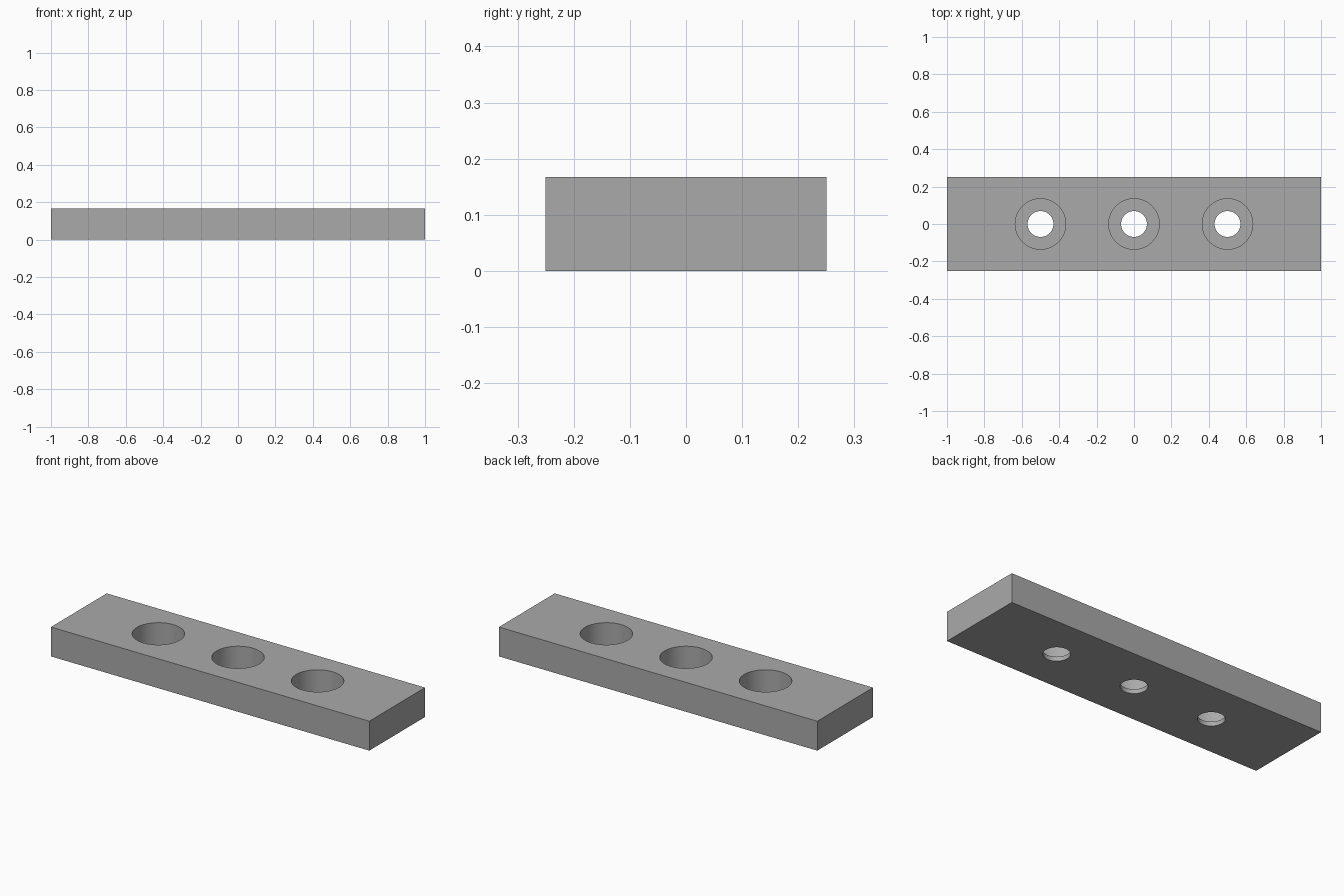
import bpy

cube = bpy.data.objects.get("Cube")
if cube:
    bpy.data.objects.remove(cube, do_unlink=True)

LENGTH, WIDTH, HEIGHT = 2.0, 0.5, 0.167
BORE_RADIUS, HOLE_RADIUS, LEDGE_Z = 0.135, 0.069, 0.025
HOLE_XS = (-0.5, 0.0, 0.5)

# Single grey material
grey = bpy.data.materials.new("plain_grey")
grey.use_nodes = True
colour = (0.4, 0.4, 0.4, 1.0)
grey.diffuse_color = colour
grey.node_tree.nodes["Principled BSDF"].inputs["Base Color"].default_value = colour

# Flat bar
bpy.ops.mesh.primitive_cube_add(size=1, location=(0, 0, HEIGHT / 2))
bar = bpy.context.object
bar.name = "bar"
bar.scale = (LENGTH, WIDTH, HEIGHT)
bpy.ops.object.transform_apply(location=True, rotation=False, scale=True)
bar.data.materials.append(grey)


def cut_cylinder(name, x, radius, bottom, top):
    """Subtract an upright cylinder from the bar."""
    bpy.ops.mesh.primitive_cylinder_add(
        vertices=64, radius=radius, depth=top - bottom,
        location=(x, 0, (top + bottom) / 2))
    cutter = bpy.context.object
    cutter.name = name
    cutter.hide_render = True
    cutter.data.materials.append(grey)
    cut = bar.modifiers.new(name, "BOOLEAN")
    cut.operation = "DIFFERENCE"
    cut.solver = "EXACT"
    cut.object = cutter
    bpy.context.view_layer.objects.active = bar
    bpy.ops.object.modifier_apply(modifier=cut.name)
    bpy.data.objects.remove(cutter, do_unlink=True)


# Three counterbored screw holes
for x in HOLE_XS:
    cut_cylinder("counterbore_cutter", x, BORE_RADIUS, LEDGE_Z, HEIGHT + 0.1)
    cut_cylinder("through_hole_cutter", x, HOLE_RADIUS, -0.1, HEIGHT + 0.1)

# Smooth bore walls with sharp rims
bpy.ops.object.select_all(action="DESELECT")
bar.select_set(True)
bpy.context.view_layer.objects.active = bar
bpy.ops.object.shade_smooth_by_angle()
